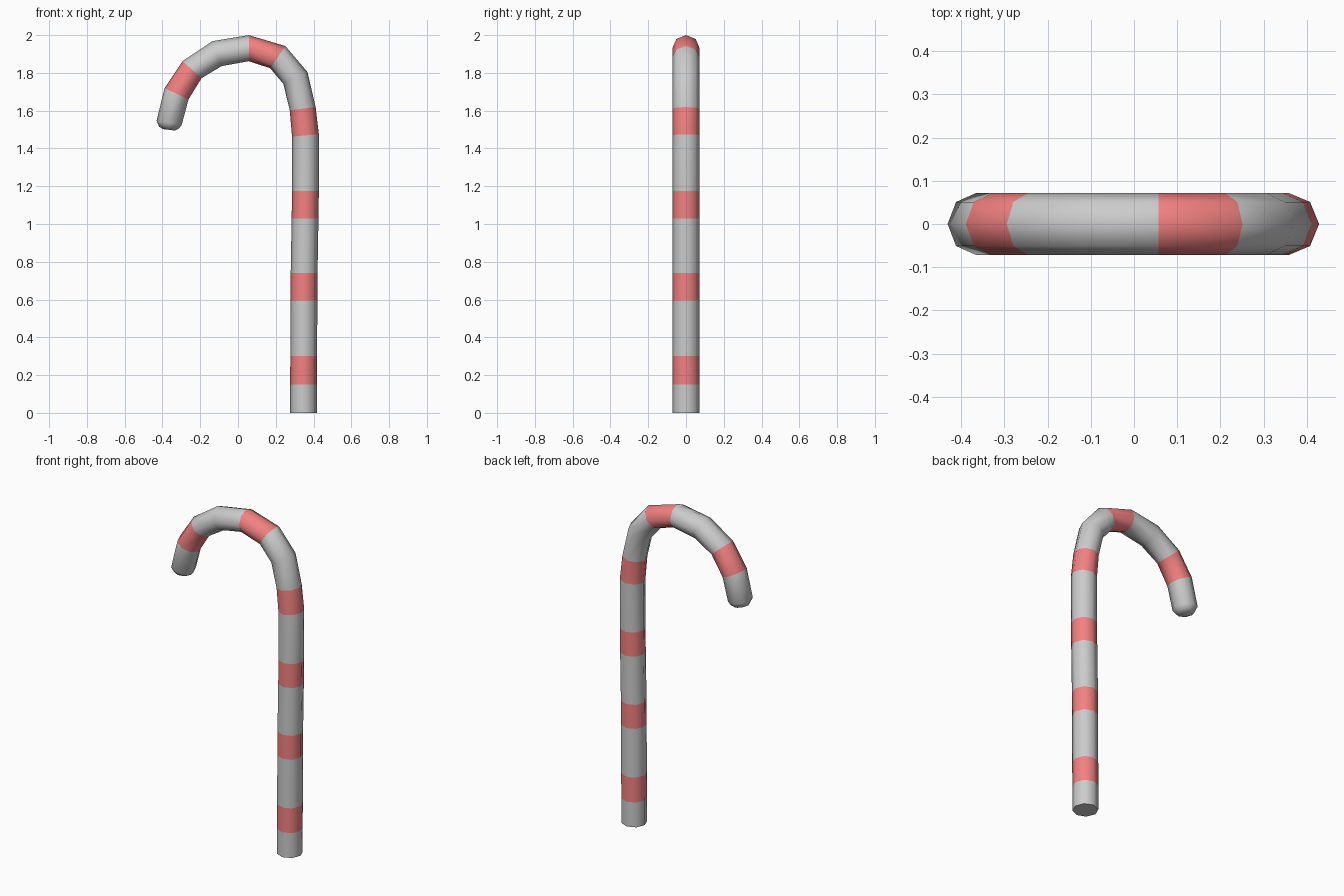
import bpy, bmesh, math
from mathutils import Vector

if "Cube" in bpy.data.objects:
    bpy.data.objects.remove(bpy.data.objects["Cube"])

SIDES, WIDTH = 8, 0.072

# Cross-sections along the cane: inner x, z, outer x, z, half depth in y
RINGS = [
    (0.276, 0.00, 0.418, 0.00, WIDTH), (0.276, 0.15, 0.418, 0.15, WIDTH),
    (0.277, 0.30, 0.419, 0.30, WIDTH), (0.278, 0.595, 0.420, 0.595, WIDTH),
    (0.279, 0.74, 0.421, 0.74, WIDTH), (0.284, 1.03, 0.426, 1.03, WIDTH),
    (0.286, 1.175, 0.428, 1.175, WIDTH), (0.286, 1.463, 0.428, 1.475, WIDTH),
    (0.274, 1.602, 0.411, 1.619, WIDTH), (0.240, 1.742, 0.368, 1.804, WIDTH),
    (0.170, 1.825, 0.251, 1.942, WIDTH), (0.057, 1.862, 0.057, 2.00, WIDTH),
    (-0.087, 1.836, -0.135, 1.968, WIDTH), (-0.193, 1.772, -0.294, 1.862, WIDTH),
    (-0.262, 1.660, -0.389, 1.719, WIDTH), (-0.298, 1.525, -0.431, 1.546, WIDTH),
    (-0.313, 1.505, -0.417, 1.514, 0.054), (-0.335, 1.495, -0.395, 1.502, 0.032),
]
RED_SEGMENTS = {1, 3, 5, 7, 10, 13}


def material(name, color):
    mat = bpy.data.materials.new(name)
    mat.diffuse_color = color
    mat.use_nodes = True
    mat.node_tree.nodes["Principled BSDF"].inputs["Base Color"].default_value = mat.diffuse_color
    return mat


# Tube lofted through the cross-sections
bm = bmesh.new()
loops = []
for xi, zi, xo, zo, depth in RINGS:
    inner, outer = Vector((xi, 0, zi)), Vector((xo, 0, zo))
    centre, half = (inner + outer) / 2, (outer - inner) / 2
    loop = []
    for k in range(SIDES):
        a = 2 * math.pi * k / SIDES
        loop.append(bm.verts.new(centre + half * math.cos(a) + Vector((0, depth * math.sin(a), 0))))
    loops.append(loop)

for i in range(len(loops) - 1):
    lo, hi = loops[i], loops[i + 1]
    for k in range(SIDES):
        j = (k + 1) % SIDES
        face = bm.faces.new((lo[k], lo[j], hi[j], hi[k]))
        face.material_index = 1 if i in RED_SEGMENTS else 0

# Flat foot and rounded tip
bm.faces.new(loops[0][::-1])
bm.faces.new(loops[-1])
bmesh.ops.recalc_face_normals(bm, faces=bm.faces[:])

mesh = bpy.data.meshes.new("striped_cane")
bm.to_mesh(mesh)
bm.free()
mesh.materials.append(material("pale_grey", (0.8, 0.8, 0.8, 1)))
mesh.materials.append(material("stripe_red", (0.9, 0.22, 0.22, 1)))
cane = bpy.data.objects.new("striped_cane", mesh)
bpy.context.collection.objects.link(cane)

# Smooth sides, crisp foot edge
bpy.context.view_layer.objects.active = cane
cane.select_set(True)
bpy.ops.object.shade_smooth_by_angle(angle=math.radians(60))
